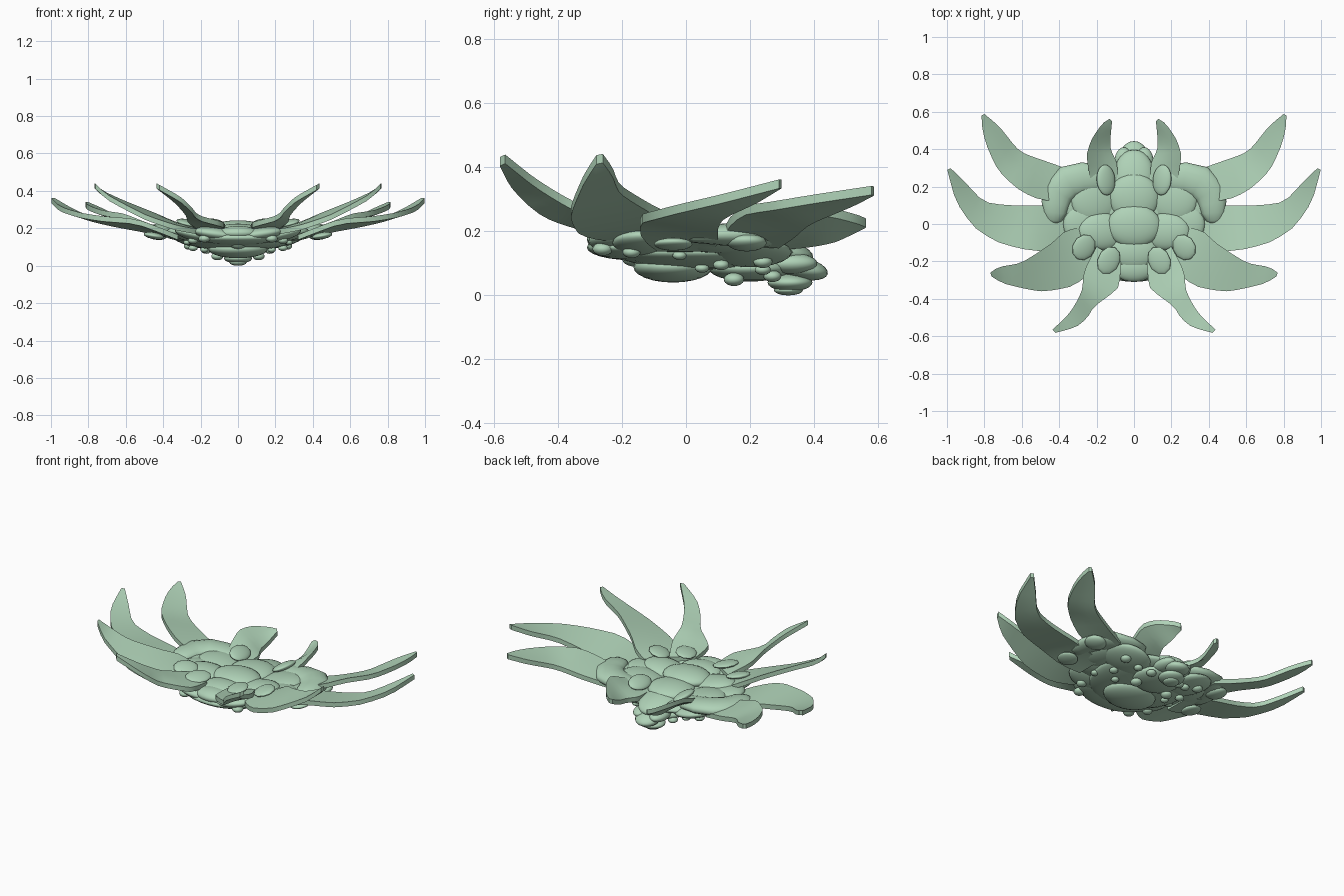
import bpy, bmesh, math
from mathutils import Vector

if "Cube" in bpy.data.objects:
    bpy.data.objects.remove(bpy.data.objects["Cube"])

mat = bpy.data.materials.new("sage green")
mat.diffuse_color = (0.43, 0.645, 0.475, 1)
mat.use_nodes = True
mat.node_tree.nodes["Principled BSDF"].inputs["Base Color"].default_value = mat.diffuse_color


def finish(name, bm, angle=40):
    bmesh.ops.recalc_face_normals(bm, faces=bm.faces)
    me = bpy.data.meshes.new(name)
    bm.to_mesh(me)
    bm.free()
    me.materials.append(mat)
    ob = bpy.data.objects.new(name, me)
    bpy.context.collection.objects.link(ob)
    bpy.ops.object.select_all(action='DESELECT')
    ob.select_set(True)
    bpy.context.view_layer.objects.active = ob
    bpy.ops.object.shade_smooth_by_angle(angle=math.radians(angle))
    return ob


def resample(pts, n):
    """Even samples along a softly rounded path."""
    p = [Vector(q) for q in pts]
    fine = []
    for i in range(len(p) - 1):
        a, b, c, d = p[max(i - 1, 0)], p[i], p[i + 1], p[min(i + 2, len(p) - 1)]
        for k in range(8):
            t = k / 8
            curve = (b * 2 + (c - a) * t + (a * 2 - b * 5 + c * 4 - d) * t * t
                     + (b * 3 - a - c * 3 + d) * t ** 3) * 0.5
            fine.append(curve.lerp(b.lerp(c, t), 0.4))
    p = fine + [p[-1]]
    d = [0]
    for a, b in zip(p, p[1:]):
        d.append(d[-1] + (b - a).length)
    out = []
    for i in range(n):
        t = d[-1] * i / (n - 1)
        k = max(j for j in range(len(p) - 1) if d[j] <= t + 1e-9)
        out.append(p[k].lerp(p[k + 1], min(1, (t - d[k]) / (d[k + 1] - d[k]))))
    return out


def petal(name, edge1, edge2, thick=0.028, n=14, m=4):
    """Thick curved blade spanned between two edges, mirrored."""
    e1, e2 = resample(edge1, n), resample(edge2, n)
    for s, side in ((1, "right"), (-1, "left")):
        bm = bmesh.new()
        layers = []
        for dz in (0, -thick):
            layer = []
            for a, b in zip(e1, e2):
                row = [a.lerp(b, j / (m - 1)) for j in range(m)]
                layer.append([bm.verts.new((s * p.x, p.y, p.z + dz)) for p in row])
            layers.append(layer)
            for i in range(n - 1):
                for j in range(m - 1):
                    bm.faces.new((layer[i][j], layer[i][j + 1],
                                  layer[i + 1][j + 1], layer[i + 1][j]))
        # side walls
        top, low = [L[0] + [r[-1] for r in L[1:-1]] + L[-1][::-1]
                    + [r[0] for r in L[-2:0:-1]] for L in layers]
        for i in range(len(top)):
            k = (i + 1) % len(top)
            bm.faces.new((top[i], top[k], low[k], low[i]))
        finish(side + "_" + name, bm)


def lobe(name, loc, size, yaw=0, roll=0, pitch=0, pair=False, seg=24):
    """Flattened rounded plate, optionally mirrored."""
    for s in ((1, -1) if pair else (1,)):
        bm = bmesh.new()
        bmesh.ops.create_uvsphere(bm, u_segments=seg, v_segments=12, radius=1)
        ob = finish((("right_" if s > 0 else "left_") if pair else "") + name, bm, 60)
        ob.scale = size
        ob.location = (s * loc[0], loc[1], loc[2])
        ob.rotation_euler = (math.radians(pitch), math.radians(-s * roll),
                             math.radians(s * yaw))


def crescent(name, path, flat=0.45, seg=16):
    """Flattened tapered tube along (x, y, z, radius) points, mirrored."""
    for s, side in ((1, "right"), (-1, "left")):
        bm = bmesh.new()
        rings = []
        for i, (x, y, z, r) in enumerate(path):
            a, b = path[max(i - 1, 0)], path[min(i + 1, len(path) - 1)]
            t = Vector((b[0] - a[0], b[1] - a[1], 0)).normalized()
            ring = []
            for k in range(seg):
                u = 2 * math.pi * k / seg
                c = r * math.cos(u)
                ring.append(bm.verts.new((s * (x - t.y * c), y + t.x * c,
                                          z + flat * r * math.sin(u))))
            rings.append(ring)
        for p, q in zip(rings, rings[1:]):
            for k in range(seg):
                l = (k + 1) % seg
                bm.faces.new((p[k], p[l], q[l], q[k]))
        bm.faces.new(rings[0])
        bm.faces.new(rings[-1])
        finish(side + "_" + name, bm, 60)


# long blades, from back to front
petal("back_side_petal",
      [(.34, .29, .175), (.47, .335, .205), (.61, .39, .25), (.72, .52, .305),
       (.80, .588, .34)],
      [(.36, .12, .185), (.50, .13, .235), (.61, .18, .278), (.72, .28, .295),
       (.78, .40, .315), (.81, .50, .33), (.815, .58, .342)])
petal("middle_side_petal",
      [(.32, .09, .165), (.50, .10, .205), (.66, .10, .235), (.80, .12, .268),
       (.90, .22, .315), (.98, .298, .362)],
      [(.32, -.09, .165), (.42, -.138, .205), (.55, -.142, .25), (.72, -.10, .264),
       (.85, -.02, .285), (.95, .12, .318), (.998, .29, .362)])
petal("front_side_petal",
      [(.30, -.02, .215), (.37, -.04, .25), (.45, -.11, .285), (.60, -.205, .345),
       (.72, -.23, .40), (.768, -.26, .442)],
      [(.18, -.20, .195), (.24, -.27, .20), (.34, -.335, .22), (.50, -.36, .275),
       (.69, -.32, .375), (.762, -.28, .438)])
petal("front_petal",
      [(.20, -.12, .215), (.265, -.25, .255), (.28, -.36, .298), (.34, -.47, .365),
       (.435, -.565, .44)],
      [(.07, -.20, .22), (.085, -.34, .235), (.21, -.44, .27), (.25, -.50, .315),
       (.31, -.55, .37), (.42, -.582, .432)])
petal("back_petal",
      [(.20, .14, .18), (.238, .26, .225), (.252, .37, .272), (.225, .455, .272),
       (.17, .535, .252), (.13, .563, .24)],
      [(.09, .17, .175), (.09, .32, .172), (.125, .40, .18), (.125, .47, .195),
       (.117, .55, .233)])

# outer shoulder crescents and overlapping side plates
crescent("shoulder_crescent",
         [(.14, .22, .18, .03), (.19, .24, .18, .075), (.27, .245, .185, .085),
          (.35, .225, .19, .09), (.405, .17, .19, .085), (.42, .11, .19, .075),
          (.425, .06, .19, .065), (.43, .02, .185, .045), (.43, 0, .185, .015)])
lobe("side_plate", (.25, .00, .168), (.13, .12, .038), roll=8, pair=True)
lobe("upper_side_plate", (.21, .13, .172), (.13, .13, .04), roll=8, pair=True)
lobe("gap_plate", (.32, .10, .165), (.09, .12, .03), roll=8, pair=True)
lobe("inner_side_plate", (.17, -.04, .185), (.13, .10, .04), roll=8, pair=True)
lobe("front_side_plate", (.22, -.13, .165), (.12, .10, .035), roll=12, pair=True)
lobe("front_lower_plate", (.12, -.22, .17), (.12, .085, .035), roll=8, pair=True)

# central row of plates
lobe("centre_disc", (0, -.01, .197), (.145, .115, .046))
lobe("back_disc", (0, .14, .175), (.135, .13, .045))
lobe("tail_plate", (0, .27, .145), (.105, .13, .042), pitch=-12)
lobe("tail_tip", (0, .36, .085), (.075, .085, .035), pitch=-12)
lobe("tail_side_tip", (.055, .33, .10), (.05, .08, .032), pair=True)
lobe("front_disc", (0, -.15, .18), (.13, .10, .045))
lobe("front_dome", (0, -.235, .175), (.11, .075, .038))

# small flaps clasping the blade roots
lobe("back_flap", (.15, .235, .21), (.054, .082, .02), pair=True, yaw=-5, roll=25)
lobe("front_flap", (.135, -.195, .234), (.06, .078, .017), pair=True, yaw=25, roll=10, seg=10)
lobe("front_side_flap", (.268, -.125, .228), (.062, .072, .018), pair=True, yaw=30,
     roll=15, seg=10)
lobe("middle_under_flap", (.45, -.04, .16), (.055, .06, .018), pair=True, roll=10)
lobe("back_under_flap", (.44, .19, .165), (.06, .062, .026), pair=True, roll=10)

# rounded underside
lobe("under_body", (0, .06, .135), (.29, .29, .055))
lobe("front_under_body", (0, -.17, .15), (.23, .14, .04))
lobe("belly_bulge", (0, -.04, .09), (.16, .125, .05))
lobe("rear_bulge", (0, .20, .085), (.14, .13, .042))
lobe("rear_ring", (0, .325, .04), (.075, .07, .028))
lobe("rear_knob", (0, .32, .016), (.045, .045, .016))
lobe("under_side_plate", (.22, .20, .135), (.14, .13, .038), roll=12, pair=True)

# small beads scattered below
for i, (x, y, z, r) in enumerate([
        (.18, -.26, .145, .032), (.09, -.27, .145, .022), (.24, -.17, .135, .028),
        (.27, -.02, .125, .022), (.24, .11, .095, .025), (.11, .15, .05, .032),
        (.26, .24, .105, .03), (.17, .24, .08, .025), (.10, .27, .06, .028),
        (.18, .05, .085, .022)]):
    lobe("bead_%d" % (i + 1), (x, y, z), (r, r, r * .65), pair=True, seg=16)
lobe("front_bead", (0, -.16, .115), (.045, .04, .025))
